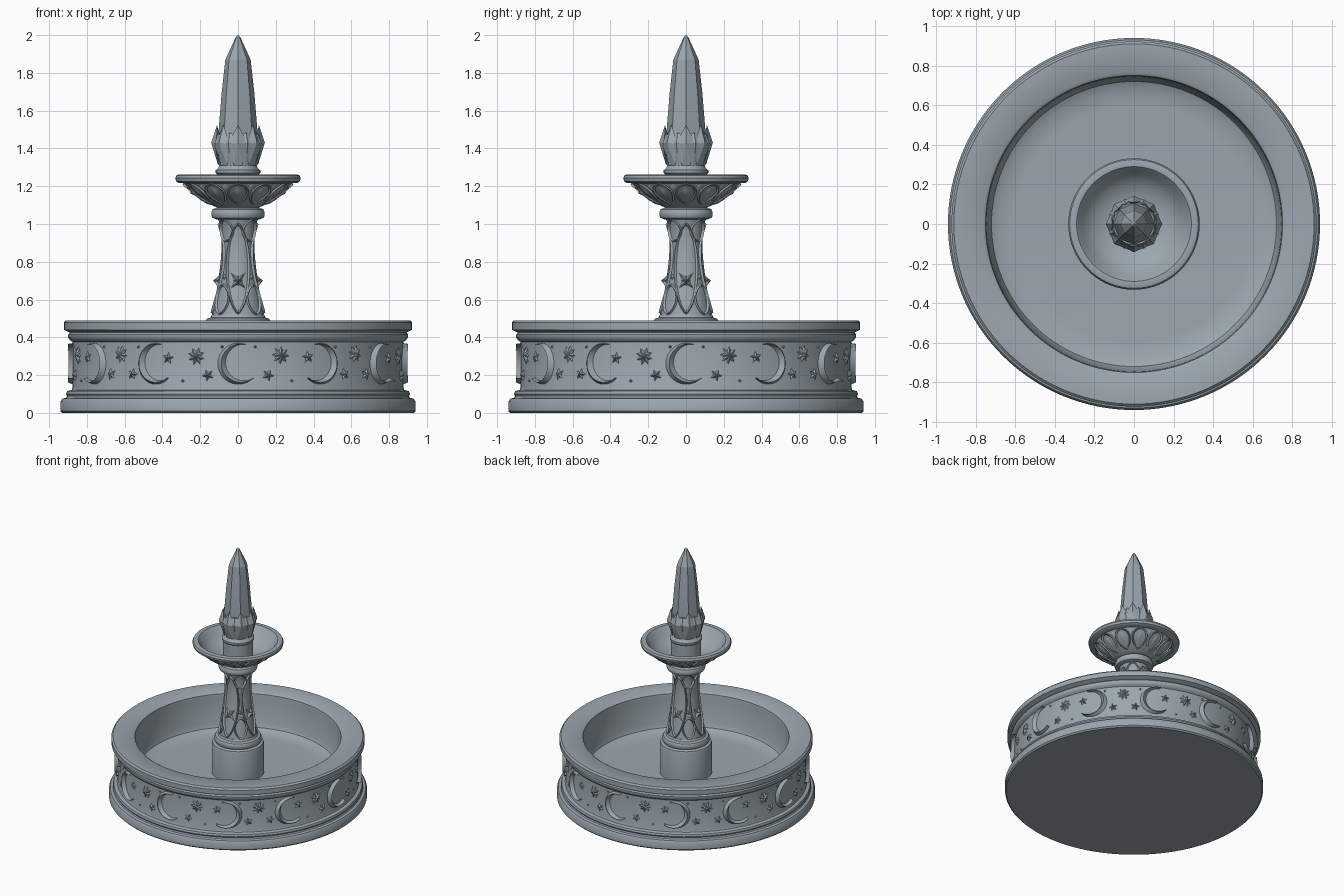
import bpy, bmesh, math
from math import sin, cos, pi, radians, hypot

if "Cube" in bpy.data.objects:
    bpy.data.objects.remove(bpy.data.objects["Cube"])

stone = bpy.data.materials.new("blue_grey_stone")
stone.diffuse_color = (0.33, 0.385, 0.425, 1)
stone.use_nodes = True
stone.node_tree.nodes["Principled BSDF"].inputs["Base Color"].default_value = stone.diffuse_color


def finish(name, bm, angle=35):
    bmesh.ops.remove_doubles(bm, verts=bm.verts, dist=1e-5)
    bmesh.ops.recalc_face_normals(bm, faces=bm.faces)
    me = bpy.data.meshes.new(name)
    bm.to_mesh(me)
    bm.free()
    me.materials.append(stone)
    me.shade_smooth()
    me.set_sharp_from_angle(angle=radians(angle))
    ob = bpy.data.objects.new(name, me)
    bpy.context.collection.objects.link(ob)
    return ob


def lathe(name, prof, n=96, angle=35, turn=0):
    """Revolve a (radius, height) profile; ends are closed on the axis."""
    prof = [(0, prof[0][1])] + prof + [(0, prof[-1][1])]
    bm = bmesh.new()
    rows = []
    for r, z in prof:
        if r == 0:
            rows.append([bm.verts.new((0, 0, z))] * n)
        else:
            rows.append([bm.verts.new((r * sin(2 * pi * (i + turn) / n), -r * cos(2 * pi * (i + turn) / n), z))
                         for i in range(n)])
    for a, b in zip(rows, rows[1:]):
        for i in range(n):
            j = (i + 1) % n
            bm.faces.new(list(dict.fromkeys((a[i], a[j], b[j], b[i]))))
    return finish(name, bm, angle)


def radius_at(prof, z):
    for (r0, z0), (r1, z1) in zip(prof, prof[1:]):
        if z0 <= z <= z1 and z1 > z0:
            return r0 + (r1 - r0) * (z - z0) / (z1 - z0)
    return prof[0][0] if z < prof[0][1] else prof[-1][0]


def place(prof, th, p, off, ref):
    """Map flat (u, z) onto a revolved surface, th measured from the front."""
    r = radius_at(prof, p[1])
    a = th + p[0] / (ref or r)
    return ((r + off) * sin(a), -(r + off) * cos(a), p[1])


def band(bm, prof, th, outer, inner, rise, ref=None, closed=True):
    """Raised ridge between two matching outlines."""
    rows = []
    for o, i in zip(outer, inner):
        m = ((o[0] + i[0]) / 2, (o[1] + i[1]) / 2)
        rows.append([bm.verts.new(place(prof, th, p, h, ref))
                     for p, h in ((o, -.004), (m, rise), (i, -.004))])
    pairs = list(zip(rows, rows[1:])) + ([(rows[-1], rows[0])] if closed else [])
    for a, b in pairs:
        for k in range(3):
            l = (k + 1) % 3
            bm.faces.new((a[k], a[l], b[l], b[k]))


def fan(bm, prof, th, pts, c, rise, edge=-.003, ref=None):
    """Faceted boss: an outline with a raised centre."""
    ring = [bm.verts.new(place(prof, th, p, edge, ref)) for p in pts]
    top = bm.verts.new(place(prof, th, c, rise, ref))
    back = bm.verts.new(place(prof, th, c, -.03, ref))
    for a, b in zip(ring, ring[1:] + ring[:1]):
        bm.faces.new((a, b, top))
        bm.faces.new((b, a, back))


def star(c, r, n, ratio=.45, turn=0):
    return [(c[0] + (r if k % 2 == 0 else r * ratio) * sin(pi * k / n + turn),
             c[1] + (r if k % 2 == 0 else r * ratio) * cos(pi * k / n + turn)) for k in range(2 * n)]


def lens(c, w, h, n=32):
    """Pointed oval outline."""
    return [(c[0] + w * sin(2 * pi * k / n) * abs(sin(2 * pi * k / n)) ** .3,
             c[1] + h * cos(2 * pi * k / n)) for k in range(n)]


# Basin: stepped base, frieze wall, moulded rim and hollow pool
lathe("basin", [(.93, 0), (.94, .01), (.94, .06), (.93, .075), (.91, .08), (.905, .09), (.91, .1), (.905, .115),
                (.88, .122), (.875, .135), (.875, .375), (.89, .385), (.9, .4), (.9, .415), (.89, .425), (.905, .432),
                (.922, .44), (.922, .478), (.91, .49), (.765, .49), (.75, .48), (.745, .44), (.735, .26),
                (.72, .225), (.68, .205), (.6, .2)], 128)

# Frieze: twelve crescents with stars and dots, repeating every quarter
wall = [(.875, 0), (.875, 1)]
bm = bmesh.new()
R, al, c = .11, radians(57), .034
r2 = hypot(R * cos(al) - c, R * sin(al))
be = math.atan2(R * sin(al), R * cos(al) - c)
for q in range(12):
    rot = radians(167 if q % 3 == 1 else 13)
    out, inn = [], []
    for k in range(25):
        a, b = al + (2 * pi - 2 * al) * k / 24, be + (2 * pi - 2 * be) * k / 24
        for lst, x, y in ((out, R * cos(a), R * sin(a)), (inn, c + r2 * cos(b), r2 * sin(b))):
            lst.append((x * cos(rot) - y * sin(rot), .26 + x * sin(rot) + y * cos(rot)))
    band(bm, wall, radians(30 * q), out, inn, .026, closed=False)
finish("frieze_crescents", bm, 30)

bm = bmesh.new()
big = [(-14.6, .3), (15, .305), (45, .312)]
small = [(-25, .29), (-10.5, .2), (10.5, .2), (25, .295), (40, .205), (50.5, .205)]
dots = [(-37, .35), (-19.5, .17), (-5.5, .35), (6, .35), (19, .17), (36, .35)]
for q in range(4):
    for group, r, n, ratio in ((big, .054, 8, .55), (small, .037, 5, .45), (dots, .01, 4, .9)):
        for deg, z in group:
            fan(bm, wall, radians(90 * q + deg), star((0, z), r, n, ratio, deg), (0, z), .02 if r > .02 else .01)
finish("frieze_stars", bm, 10)

# Pedestal standing in the pool
lathe("pedestal", [(.19, .19), (.19, .43), (.185, .445), (.165, .452), (.172, .465), (.172, .485), (.165, .498),
                   (.145, .505), (.138, .52)], 48)

# Flared column with a collar
shaft = [(.136, .51), (.13, .55), (.121, .6), (.104, .7), (.092, .8), (.086, .88), (.088, .95), (.096, 1.0),
         (.108, 1.03)]
lathe("column", shaft, 40)
lathe("collar", [(.115, 1.025), (.135, 1.032), (.141, 1.045), (.141, 1.062), (.134, 1.078), (.115, 1.085),
                 (.108, 1.1)], 48)

# Column carving: long ovals with crossed stars, leaves on the diagonals
bm = bmesh.new()
for q in range(4):
    th = q * pi / 2
    band(bm, shaft, th, lens((0, .765), .07, .245, 48), lens((0, .765), .052, .222, 48), .012)
    fan(bm, shaft, th, star((0, .7), .075, 4, .28, pi / 4), (0, .7), .022)
    fan(bm, shaft, th, star((0, .7), .03, 4, .5), (0, .7), .028)
    d = th + pi / 4
    for z, h in ((.6, .085), (.965, .062)):
        band(bm, shaft, d, lens((0, z), .052, h), lens((0, z), .036, h * .8), .012)
    fan(bm, shaft, d, star((0, .72), .02, 4, .6), (0, .72), .012)
finish("column_carving", bm, 30)

# Upper bowl
under = [(.105, 1.085), (.14, 1.1), (.185, 1.125), (.235, 1.16), (.27, 1.195), (.285, 1.215)]
lathe("upper_bowl", under + [(.315, 1.218), (.328, 1.226), (.332, 1.243), (.325, 1.258), (.315, 1.262), (.29, 1.26),
                             (.276, 1.245), (.25, 1.2), (.2, 1.16), (.14, 1.135), (.1, 1.13)], 72)

# Leaf carving under the bowl, widths are angles
bm = bmesh.new()
for q in range(12):
    th = q * pi / 6
    band(bm, under, th, lens((0, 1.158), .25, .058), lens((0, 1.158), .18, .046), .013, ref=1)
    fan(bm, under, th, lens((0, 1.162), .085, .036, 16), (0, 1.162), .014, ref=1)
    fan(bm, under, th + pi / 12, lens((0, 1.19), .07, .024, 12), (0, 1.19), .012, ref=1)
finish("bowl_leaves", bm, 30)

# Spout post and cup under the crystal
lathe("spout_post", [(.11, 1.12), (.11, 1.262), (.118, 1.27), (.118, 1.285), (.105, 1.295), (.1, 1.31)], 40)
cup = [(.096, 1.29), (.108, 1.34), (.126, 1.41), (.12, 1.44), (.106, 1.48), (.103, 1.53)]
lathe("crystal_cup", cup[:5], 16, 20)

# Pointed petals around the cup
bm = bmesh.new()
for q in range(8):
    th = q * pi / 4
    fan(bm, cup, th, [(0, 1.525), (.028, 1.47), (.044, 1.425), (.024, 1.31), (-.024, 1.31), (-.044, 1.425),
                      (-.028, 1.47)], (0, 1.43), .02, .007)
    fan(bm, cup, th + pi / 8, [(0, 1.49), (.03, 1.43), (0, 1.37), (-.03, 1.43)], (0, 1.43), .012, .004)
finish("cup_petals", bm, 10)

# Faceted eight-sided crystal
lathe("crystal", [(.1, 1.36), (.104, 1.48), (.087, 1.69), (.067, 1.87), (.012, 1.99), (.003, 2.0)], 8, 10)
